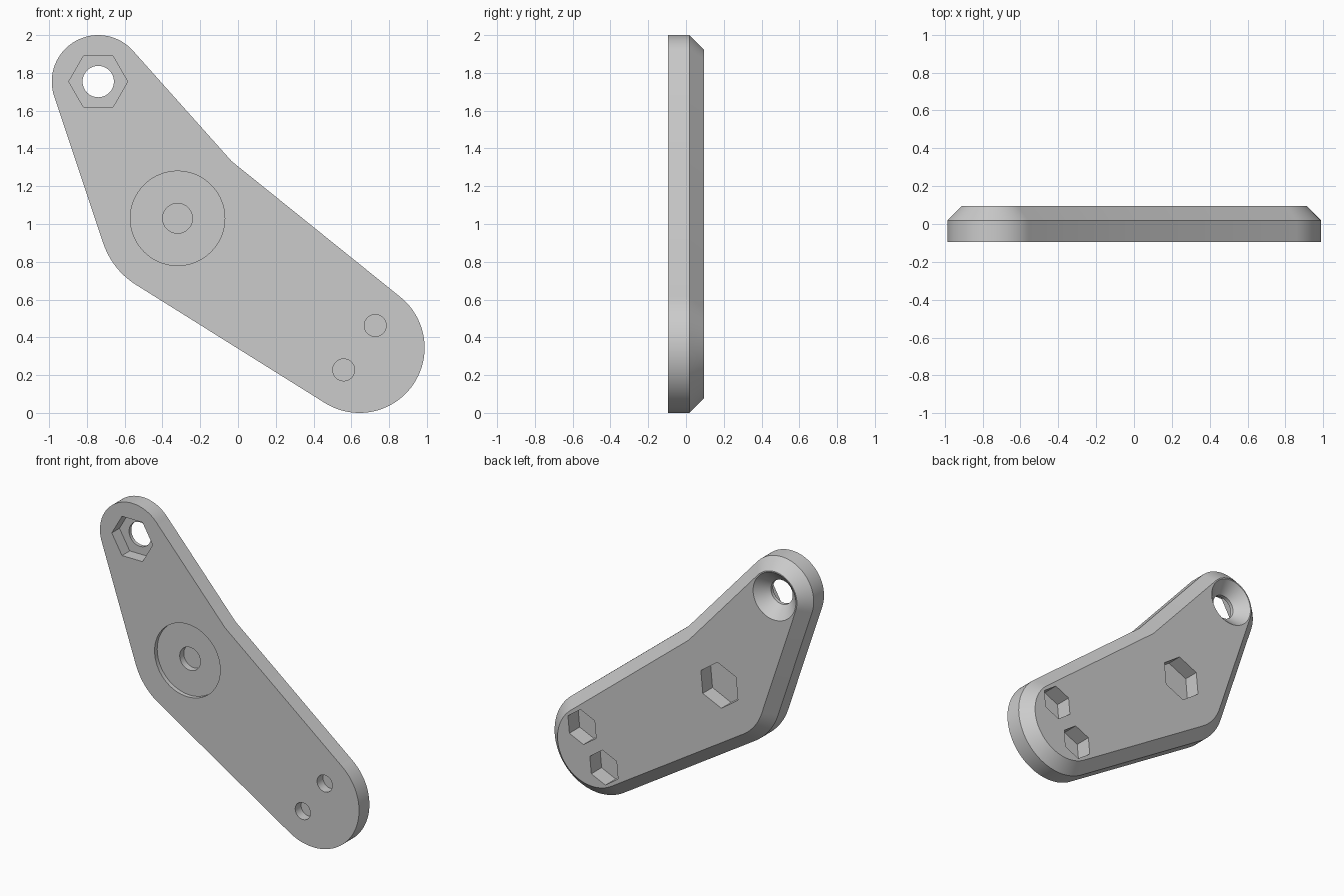
import bpy, bmesh, math

if "Cube" in bpy.data.objects:
    bpy.data.objects.remove(bpy.data.objects["Cube"], do_unlink=True)

FRONT, BACK, EDGE, BEVEL = -0.094, 0.094, 0.019, 0.075
TIP, HUB, FOOT = (-0.74, 1.754), (-0.32, 1.03), (0.643, 0.345)
# Rounded lobes of the plate in anticlockwise order: x, z, radius
LOBES = [(*TIP, 0.246), (*HUB, 0.415), (*FOOT, 0.345), (*HUB, 0.415)]
ARM = math.atan2(FOOT[1] - HUB[1], FOOT[0] - HUB[0])

grey = bpy.data.materials.new("plain_grey")
grey.use_nodes = True
colour = (0.6, 0.6, 0.6, 1)
grey.diffuse_color = colour
grey.node_tree.nodes["Principled BSDF"].inputs["Base Color"].default_value = colour

bm = bmesh.new()


def outline(inset):
    """Outline around the lobes: arcs joined by tangent lines, or a corner where they cross."""
    normals = []
    for (x, z, r), (x2, z2, r2) in zip(LOBES, LOBES[1:] + LOBES[:1]):
        dx, dz = x2 - x, z2 - z
        normals.append(math.atan2(dz, dx) - math.acos((r - r2) / math.hypot(dx, dz)))
    points = []
    for i, (x, z, r) in enumerate(LOBES):
        start = normals[i - 1]
        sweep = (normals[i] - start + math.pi / 2) % math.tau - math.pi / 2
        steps = max(4, round(sweep / math.radians(4)))
        angles = [start + sweep * k / steps for k in range(steps + 1)]
        radius = r - inset
        if sweep < 0:
            angles = [start + sweep / 2]
            radius /= math.cos(sweep / 2)
        points += [(x + radius * math.cos(a), z + radius * math.sin(a)) for a in angles]
    return points


def ring(centre, radius, sides=64, turn=0.0):
    angles = [turn + math.tau * k / sides for k in range(sides)]
    return [(centre[0] + radius * math.cos(a), centre[1] + radius * math.sin(a)) for a in angles]


def walls(*sections):
    """Join matching rings, each (points, y); return the first and last loops."""
    loops = [[bm.verts.new((x, y, z)) for x, z in pts] for pts, y in sections]
    for a, b in zip(loops, loops[1:]):
        for i in range(len(a)):
            bm.faces.new((a[i - 1], a[i], b[i], b[i - 1]))
    return loops[0], loops[-1]


def flat(*loops):
    """Fill a flat area bounded by an outer loop and any holes."""
    edges = [bm.edges.get((loop[i - 1], loop[i])) for loop in loops for i in range(len(loop))]
    bmesh.ops.triangle_fill(bm, edges=edges, use_beauty=True, normal=(0, -1, 0))


def pocket(pts, mouth, floor):
    """Straight sided pocket; return its mouth and floor loops."""
    return walls((pts, mouth), (pts, floor))


# Plate sides with a chamfered back rim
front_rim, back_rim = walls((outline(0), FRONT), (outline(0), EDGE), (outline(BEVEL), BACK))
front_loops, back_loops = [front_rim], [back_rim]

# Tip: hexagonal front pocket leading to a hole with a countersunk back
mouth, floor = pocket(ring(TIP, 0.156, 6), FRONT, -0.01)
hole, sink = walls((ring(TIP, 0.083), -0.01), (ring(TIP, 0.083), 0.014), (ring(TIP, 0.163), BACK))
flat(floor, hole)
front_loops.append(mouth)
back_loops.append(sink)

# Hub: shallow round recess with a blind hole, hexagonal pocket behind
mouth, floor = pocket(ring(HUB, 0.25), FRONT, -0.065)
hole, hole_end = pocket(ring(HUB, 0.079), -0.065, -0.02)
flat(floor, hole)
flat(hole_end)
front_loops.append(mouth)
mouth, floor = pocket(ring(HUB, 0.155, 6, ARM), BACK, -0.012)
flat(floor)
back_loops.append(mouth)

# Foot: two blind holes with hexagonal pockets behind, set across the arm
for offset in (-0.144, 0.144):
    centre = (FOOT[0] - offset * math.sin(ARM), FOOT[1] + offset * math.cos(ARM))
    mouth, floor = pocket(ring(centre, 0.058, 40), FRONT, -0.03)
    flat(floor)
    front_loops.append(mouth)
    mouth, floor = pocket(ring(centre, 0.118, 6, ARM), BACK, -0.018)
    flat(floor)
    back_loops.append(mouth)

# Front and back faces around the openings
flat(*front_loops)
flat(*back_loops)

# Finished plate
bmesh.ops.recalc_face_normals(bm, faces=bm.faces)
mesh = bpy.data.meshes.new("lever_plate")
bm.to_mesh(mesh)
bm.free()
mesh.materials.append(grey)
plate = bpy.data.objects.new("lever_plate", mesh)
bpy.context.scene.collection.objects.link(plate)

bpy.context.view_layer.objects.active = plate
plate.select_set(True)
bpy.ops.object.shade_smooth_by_angle(angle=math.radians(25))
